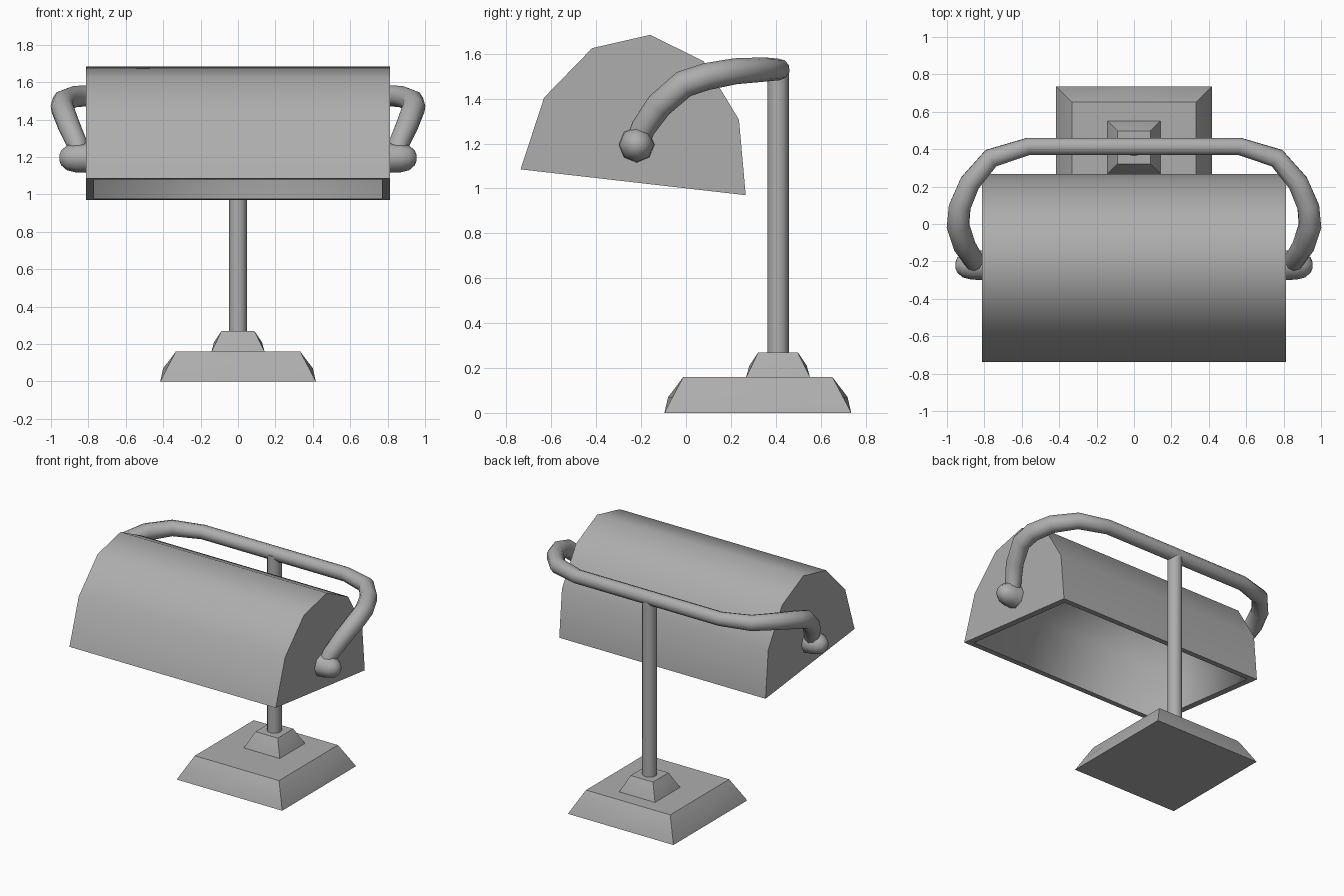
import bpy, bmesh, math
from mathutils import Matrix, Vector

cube = bpy.data.objects.get("Cube")
if cube:
    bpy.data.objects.remove(cube, do_unlink=True)

grey = bpy.data.materials.new("plain grey")
grey.use_nodes = True
COLOUR = (0.42, 0.42, 0.42, 1)
grey.diffuse_color = COLOUR
grey.node_tree.nodes["Principled BSDF"].inputs["Base Color"].default_value = COLOUR


def select(obj):
    bpy.ops.object.select_all(action="DESELECT")
    obj.select_set(True)
    bpy.context.view_layer.objects.active = obj


def finish(name, bm, angle=45):
    """Turn a bmesh into a shaded, coloured object."""
    bmesh.ops.recalc_face_normals(bm, faces=bm.faces)
    mesh = bpy.data.meshes.new(name)
    bm.to_mesh(mesh)
    bm.free()
    obj = bpy.data.objects.new(name, mesh)
    bpy.context.collection.objects.link(obj)
    mesh.materials.append(grey)
    select(obj)
    bpy.ops.object.shade_smooth_by_angle(angle=math.radians(angle))
    return obj


def loft(bm, rings, closed=True):
    """Skin matching rings of points, cap both ends, return the vertex rings."""
    loops = [[bm.verts.new(p) for p in ring] for ring in rings]
    count = len(loops[0])
    for a, b in zip(loops, loops[1:]):
        for i in range(count if closed else count - 1):
            j = (i + 1) % count
            bm.faces.new((a[i], a[j], b[j], b[i]))
    bm.faces.new(loops[0])
    bm.faces.new(loops[-1])
    return loops


def square_tier(name, cy, levels):
    """Square plinth from (corner half width, mid-side half width, height)."""
    spots = ((-1, -1), (0, -1), (1, -1), (1, 0), (1, 1), (0, 1), (-1, 1), (-1, 0))
    bm = bmesh.new()
    rings = []
    for corner, side, z in levels:
        sizes = [corner if x * y else side for x, y in spots]
        rings.append([(x * h, cy + y * h, z) for (x, y), h in zip(spots, sizes)])
    loft(bm, rings)
    finish(name, bm)


# Stepped base with bulging sides
POST_Y = 0.41
square_tier("base", 0.32, [(0.416, 0.416, 0), (0.38, 0.4, 0.07), (0.332, 0.332, 0.16)])
square_tier("post_foot", POST_Y,
            [(0.142, 0.142, 0.16), (0.117, 0.128, 0.21), (0.088, 0.088, 0.27)])

# Upright post
bm = bmesh.new()
bmesh.ops.create_cone(bm, cap_ends=True, segments=12, radius1=0.048, radius2=0.048,
                      depth=1.26, matrix=Matrix.Translation((0, POST_Y, 0.9)))
finish("post", bm)

# Bent arm: half path with thickness, mirrored to the other side
half = [(0.565, 0.415, 1.53, 0.048), (0.765, 0.352, 1.53, 0.054),
        (0.877, 0.22, 1.522, 0.058), (0.932, 0.09, 1.498, 0.061),
        (0.941, -0.01, 1.465, 0.062), (0.905, -0.12, 1.37, 0.06),
        (0.86, -0.19, 1.27, 0.055), (0.848, -0.22, 1.195, 0.05)]
path = [(-x, y, z, r) for x, y, z, r in reversed(half)] + half
curve = bpy.data.curves.new("arm", "CURVE")
curve.dimensions = "3D"
curve.bevel_depth = 1
curve.bevel_resolution = 3
curve.use_fill_caps = True
spline = curve.splines.new("POLY")
spline.points.add(len(path) - 1)
for point, (x, y, z, r) in zip(spline.points, path):
    point.co = (x, y, z, 1)
    point.radius = r
arm = bpy.data.objects.new("arm", curve)
bpy.context.collection.objects.link(arm)
curve.materials.append(grey)
select(arm)
bpy.ops.object.convert(target="MESH")
bpy.ops.object.shade_smooth_by_angle(angle=math.radians(50))

# Rounded pivot knobs at the arm ends
knob = [(0.805, 0.08), (0.87, 0.077), (0.915, 0.066), (0.945, 0.04), (0.955, 0.015)]
for side, name in ((1, "left_knob"), (-1, "right_knob")):
    bm = bmesh.new()
    turns = [math.tau * i / 8 for i in range(8)]
    loft(bm, [[(side * x, -0.22 + r * math.cos(t), 1.195 + r * math.sin(t))
               for t in turns] for x, r in knob])
    finish(name, bm, 60)

# Hollow shade: outer arch and evenly inset inner arch joined by a flat rim
WALL = 0.044
arch = [Vector(p) for p in ((-0.737, 1.085), (-0.632, 1.405), (-0.418, 1.625),
                            (-0.16, 1.684), (0.078, 1.567), (0.236, 1.306),
                            (0.266, 0.97))]
normals = []
for a, b in zip(arch, arch[1:]):
    run = (b - a).normalized()
    normals.append(Vector((run.y, -run.x)))
rim_dir = (arch[-1] - arch[0]).normalized()
inner_arch = [arch[0] + rim_dir * WALL / rim_dir.dot(normals[0])]
for p, n, m in zip(arch[1:], normals, normals[1:]):
    inner_arch.append(p + (n + m) * WALL / (1 + n.dot(m)))
inner_arch.append(arch[-1] + rim_dir * WALL / rim_dir.dot(normals[-1]))

bm = bmesh.new()
rims = []
for profile, half_width in ((arch, 0.814), (inner_arch, 0.814 - WALL)):
    left, right = loft(bm, [[(x, y, z) for y, z in profile]
                            for x in (half_width, -half_width)], closed=False)
    rims.append((left[0], left[-1], right[-1], right[0]))
outer, inner = rims
for i in range(4):
    j = (i + 1) % 4
    bm.faces.new((outer[i], outer[j], inner[j], inner[i]))
bm.verts.index_update()
lip = {v.index for v in inner}
shade = finish("shade", bm)

# Soft shading inside the shade, crisp along its lip
for edge in shade.data.edges:
    ends = set(edge.vertices)
    if min(ends) >= 2 * len(arch) and not ends <= lip:
        edge.use_edge_sharp = False
